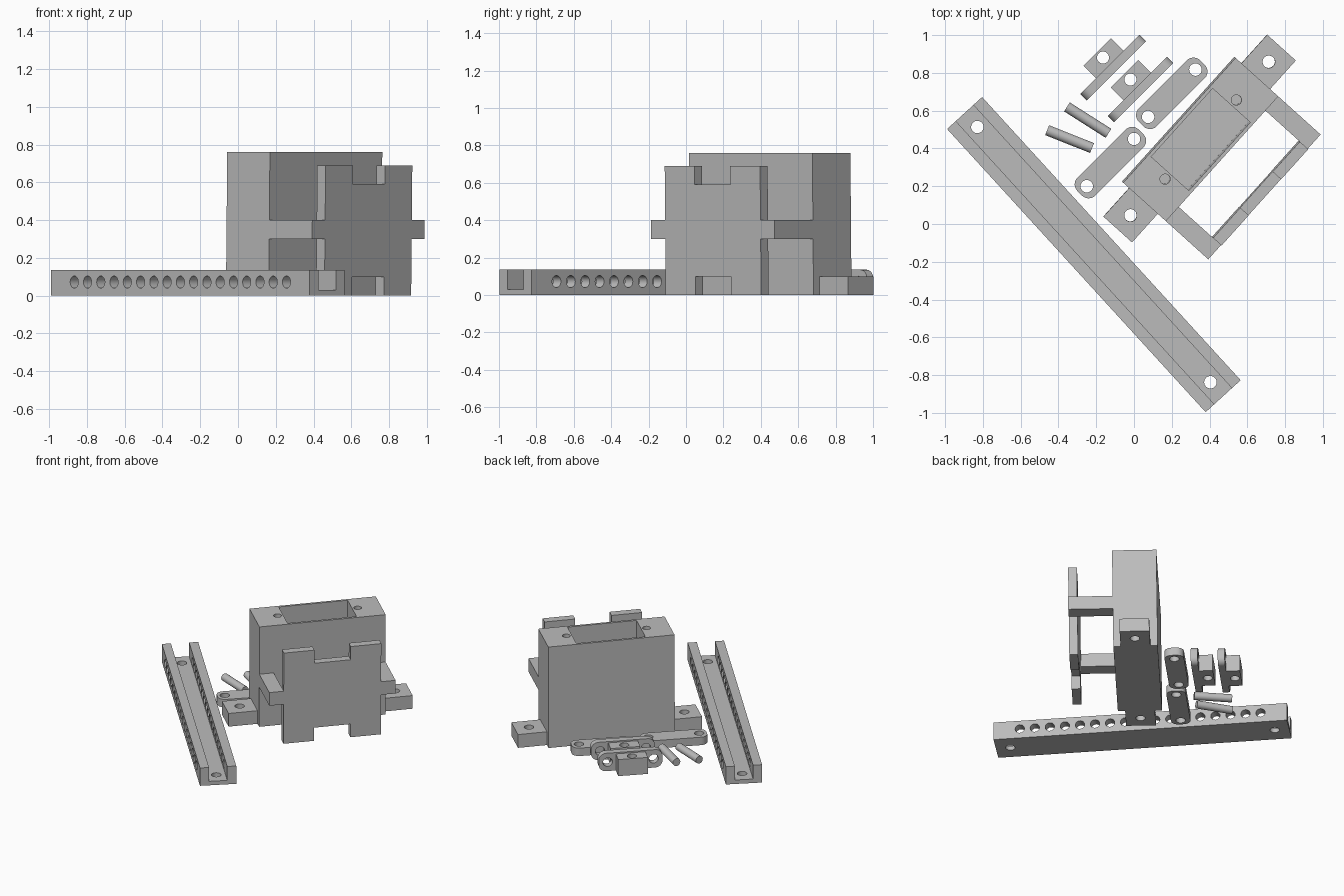
import bpy, bmesh, math
from mathutils import Matrix, Vector

if "Cube" in bpy.data.objects:
    bpy.data.objects.remove(bpy.data.objects["Cube"])

grey = bpy.data.materials.new("plain_grey")
grey.diffuse_color = (0.5, 0.5, 0.5, 1)
grey.use_nodes = True
grey.node_tree.nodes["Principled BSDF"].inputs["Base Color"].default_value = grey.diffuse_color


def box(bm, x0, x1, y0, y1, z0, z1):
    m = Matrix.Translation(((x0 + x1) / 2, (y0 + y1) / 2, (z0 + z1) / 2))
    bmesh.ops.create_cube(bm, size=1, matrix=m @ Matrix.Diagonal((x1 - x0, y1 - y0, z1 - z0, 1)))


def cyl(bm, centre, r, length, axis="Z", seg=24):
    rot = {"Z": Matrix(), "Y": Matrix.Rotation(math.pi / 2, 4, "X"),
           "X": Matrix.Rotation(math.pi / 2, 4, "Y")}[axis]
    bmesh.ops.create_cone(bm, cap_ends=True, segments=seg, radius1=r, radius2=r,
                          depth=length, matrix=Matrix.Translation(centre) @ rot)


def prism(bm, pts, depth, mat=Matrix()):
    """Extrude an outline in local XY by depth along local Z."""
    face = bm.faces.new([bm.verts.new(mat @ Vector((x, y, 0))) for x, y in pts])
    ext = bmesh.ops.extrude_face_region(bm, geom=[face])["geom"]
    move = mat.to_3x3() @ Vector((0, 0, depth))
    bmesh.ops.translate(bm, vec=move, verts=[g for g in ext if isinstance(g, bmesh.types.BMVert)])
    bmesh.ops.recalc_face_normals(bm, faces=bm.faces[:])


def rounded(hl, hw, r, n=7):
    """Outline of a rectangle with rounded corners."""
    pts = []
    for k, (sx, sy) in enumerate([(1, 1), (-1, 1), (-1, -1), (1, -1)]):
        for i in range(n):
            a = math.pi / 2 * (k + i / (n - 1))
            pts.append((sx * (hl - r) + r * math.cos(a), sy * (hw - r) + r * math.sin(a)))
    return pts


def to_object(name, bm):
    me = bpy.data.meshes.new(name)
    bm.to_mesh(me)
    bm.free()
    me.materials.append(grey)
    ob = bpy.data.objects.new(name, me)
    bpy.context.collection.objects.link(ob)
    return ob


def part(name, build, cut=None, mat=Matrix()):
    bm = bmesh.new()
    build(bm)
    ob = to_object(name, bm)
    bpy.ops.object.select_all(action="DESELECT")
    bpy.context.view_layer.objects.active = ob
    ob.select_set(True)
    if cut:
        cb = bmesh.new()
        cut(cb)
        cutter = to_object("cutter", cb)
        cutter.hide_render = True
        mod = ob.modifiers.new("cut", "BOOLEAN")
        mod.operation, mod.solver, mod.object = "DIFFERENCE", "EXACT", cutter
        mod.use_self = True
        bpy.ops.object.modifier_apply(modifier=mod.name)
        bpy.data.objects.remove(cutter)
    ob.data.transform(mat)
    bpy.ops.object.shade_smooth_by_angle(angle=math.radians(30))
    return ob


def place(x, y, deg, z=0):
    return Matrix.Translation((x, y, z)) @ Matrix.Rotation(math.radians(deg), 4, "Z")


# Housing frame: long axis is local x, plate side is -y, leaning very slightly
lean = Matrix()
lean[1][2], lean[1][3] = -0.012, 0.012 * 0.38
HOUSE = place(0.35, 0.45, 48) @ lean
HL, HW = 0.4445, 0.152


def housing_cut(bm):
    box(bm, -0.243, 0.243, -0.134, 0.134, 0.1, 0.9)
    for s in (-1, 1):
        cyl(bm, (s * 0.282, 0, 0.7), 0.027, 0.5)


part("housing", lambda bm: box(bm, -HL, HL, -HW, HW, 0, 0.76), housing_cut, HOUSE)

# Mounting ears and side arms on both ends of the housing
for side, s in (("left", -1), ("right", 1)):
    part(side + "_mounting_ear",
         lambda bm: box(bm, *sorted((s * HL, s * 0.648)), -0.102, 0.102, 0, 0.1),
         lambda bm: cyl(bm, (s * 0.547, 0, 0.05), 0.033, 0.3), HOUSE)
    part(side + "_arm",
         lambda bm: box(bm, *sorted((s * 0.343, s * HL)), -0.398, -HW, 0.3, 0.4), None, HOUSE)

# Notched front plate, mirrored half outline
half = [(0.128, 0.1), (0.128, 0), (0.343, 0), (0.343, 0.3), (HL, 0.3), (HL, 0.4),
        (0.343, 0.4), (0.343, 0.69), (0.128, 0.69), (0.128, 0.59)]
outline = half + [(-x, z) for x, z in reversed(half)]
upright = Matrix.Translation((0, -0.398, 0)) @ Matrix.Rotation(math.pi / 2, 4, "X")
part("front_plate", lambda bm: prism(bm, outline, 0.06, upright), None, HOUSE)

# Channel rail with a row of cross holes and two screw holes
RL, RW, RH = 1.015, 0.1255, 0.135
channel = [(-RW, 0), (RW, 0), (RW, RH), (0.063, RH), (0.063, 0.03),
           (-0.063, 0.03), (-0.063, RH), (-RW, RH)]
along = Matrix(((0, 0, 1, -RL), (1, 0, 0, 0), (0, 1, 0, 0), (0, 0, 0, 1)))


def rail_cut(bm):
    for i in range(17):
        cyl(bm, (-0.833 + i * 1.666 / 16, 0, 0.072), 0.032, 0.4, "Y")
    for s in (-1, 1):
        cyl(bm, (s * 0.915, 0, 0), 0.033, 0.07)


part("channel_rail", lambda bm: prism(bm, channel, 2 * RL, along), rail_cut,
     place(-0.2125, -0.162, -47.6))


# Flat links with a hole near each end
def link_cut(bm):
    for s in (-1, 1):
        cyl(bm, (s * 0.177, 0, 0.03), 0.033, 0.2)


for i, (x, y) in enumerate([(-0.125, 0.325), (0.2, 0.692)]):
    part(f"link_{i + 1}", lambda bm: prism(bm, rounded(0.23, 0.067, 0.05), 0.06),
         link_cut, place(x, y, 45))


# Brackets: upright rounded flange plus a drilled block
def flange_cut(bm):
    for s in (-1, 1):
        cyl(bm, (s * 0.16, 0, 0.0675), 0.033, 0.2, "Y")


stand = Matrix.Translation((0, 0.024, 0.0675)) @ Matrix.Rotation(math.pi / 2, 4, "X")
for i, (x, y) in enumerate([(-0.111, 0.828), (0.034, 0.712)]):
    m = place(x, y, 45)
    part(f"bracket_flange_{i + 1}",
         lambda bm: prism(bm, rounded(0.222, 0.0675, 0.05), 0.048, stand), flange_cut, m)
    part(f"bracket_block_{i + 1}",
         lambda bm: box(bm, -0.103, 0.103, 0.024, 0.118, 0, 0.125),
         lambda bm: cyl(bm, (0, 0.075, 0.06), 0.032, 0.4), m)

# Loose pins lying on the ground
for i, (a, b) in enumerate([((-0.355, 0.62), (-0.135, 0.48)), ((-0.46, 0.497), (-0.222, 0.402))]):
    dx, dy = b[0] - a[0], b[1] - a[1]
    part(f"pin_{i + 1}", lambda bm: cyl(bm, (0, 0, 0), 0.028, math.hypot(dx, dy), "X"), None,
         place((a[0] + b[0]) / 2, (a[1] + b[1]) / 2, math.degrees(math.atan2(dy, dx)), 0.028))
